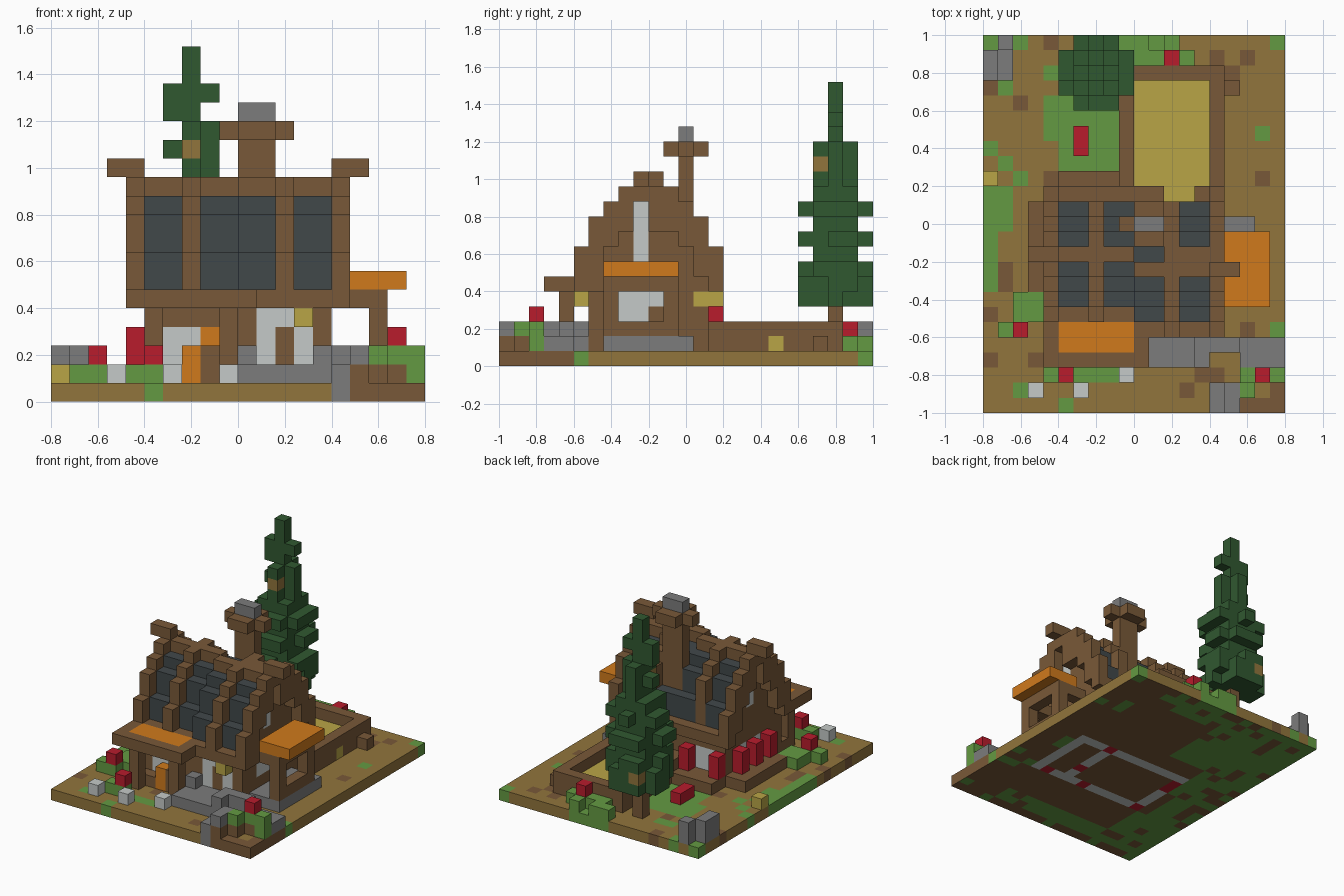
import bpy
import bmesh
import random
from mathutils import Vector

random.seed(7)
if "Cube" in bpy.data.objects:
    bpy.data.objects.remove(bpy.data.objects["Cube"], do_unlink=True)

S, NX, NY = 0.08, 20, 25          # cell size and plot size in cells
PALETTE = dict(earth="91753C", timber="795938", grass="649A42", pine="305830",
               slate="41484A", stone="7C7C7C", pale="C5CAC8", orange="D07A1C",
               red="B81C2C", straw="B9A546")
NAMES = list(PALETTE)


def linear(h):
    vals = [int(h[n:n + 2], 16) / 255 for n in (0, 2, 4)]
    return [v / 12.92 if v < 0.04 else ((v + 0.055) / 1.055) ** 2.4 for v in vals] + [1]


def make_material(name):
    m = bpy.data.materials.new(name)
    m.use_nodes = True
    m.diffuse_color = linear(PALETTE[name])
    node = m.node_tree.nodes["Principled BSDF"]
    node.inputs["Base Color"].default_value = linear(PALETTE[name])
    node.inputs["Roughness"].default_value = 0.9
    return m


MATS = [make_material(n) for n in NAMES]
cells = {}


def span(v):
    return range(v, v + 1) if isinstance(v, int) else range(v[0], v[1] + 1)


def block(part, colour, x, y, z):
    """Fill a range of cells; a single number means one cell thick."""
    for i in span(x):
        for j in span(y):
            for k in span(z):
                cells[i, j, k] = (part, colour)


def spots(part, colour, z, *places):
    for i, j in places:
        block(part, colour, i, j, z)


# Ground plate with seeded patches and a plain rim
for i in range(NX):
    for j in range(NY):
        r = random.random()
        c = "timber" if r < 0.1 else "grass" if r < 0.12 else "earth"
        block("ground", c, i, j, 0)
block("ground", "grass", (5, 8), (16, 20), 0)
block("ground", "grass", 4, (18, 20), 0)
block("ground", "grass", (0, 1), (12, 14), 0)
block("ground", "grass", 0, (8, 11), 0)
block("ground", "grass", (6, 8), 2, 0)
block("ground", "earth", (0, 14), 0, 0)
block("ground", "earth", 19, (6, 23), 0)
block("ground", "timber", 19, (0, 4), 0)
block("ground", "timber", (16, 18), 0, 0)
block("ground", "stone", 15, (0, 1), 0)
block("ground", "grass", (9, 12), 24, 0)
spots("ground", "grass", 0, (5, 0), (19, 5), (19, 24), (2, 24), (0, 24), (1, 21),
      (1, 16), (0, 17), (2, 15))

# House body and stone footing
block("house_walls", "timber", (5, 14), (6, 13), (1, 5))
block("footing", "stone", (14, 17), (7, 12), 1)

# Doors and windows
block("front_door", "pale", (11, 13), 6, (2, 4))
block("front_door", "timber", 12, 6, (2, 3))
block("front_window", "pale", (6, 7), 6, (2, 3))
block("front_shutter", "orange", 8, 6, 3)
block("side_window", "pale", 14, (8, 10), (3, 4))
block("side_window", "timber", 14, 10, 3)
block("back_window", "pale", (6, 7), 13, (2, 3))
for j in (9, 11):
    block("left_window", "pale", 5, j, (2, 3))

# Eaves
block("eaves", "timber", (4, 11), 14, 5)
block("eaves", "timber", (14, 15), 14, 5)
block("eaves", "timber", (4, 15), (5, 6), 5)

# Roof: timber ribs rising one step outside the slate panels
RIB_TOPS = (8, 10, 11, 12, 12)
for i in range(4, 16):
    front = 5 if i >= 10 else 6
    for j in range(front, 15):
        d = min(j - front, 14 - j)
        top = RIB_TOPS[d]
        if i in (4, 15):
            beside_window = (i, j) in ((4, 10), (15, 9))
            low = 11 if beside_window else 6 if d < 2 else top - 3
            block("roof_ribs", "timber", i, j, (low, top - 1))
        elif i in (7, 12) and (d > 0 or j < 14):
            block("roof_ribs", "timber", i, j, (6, top - 1))
        elif d > 0:
            slate_top = RIB_TOPS[d - 1]
            block("roof_slates", "slate", i, j, (6, min(slate_top, 11) - 1))
            if i in (5, 14) and slate_top > 8:
                block("gable", "timber", i, j, (6, slate_top - 3))
for i, j in ((5, 10), (14, 9)):
    block("gable_window", "pale", i, j, (7, 10))
block("ridge", "timber", (4, 9), 10, 11)
block("ridge", "timber", (10, 15), 9, 11)
block("ridge", "timber", (13, 15), 10, 11)
block("ridge", "timber", (3, 4), 10, 12)
block("ridge", "timber", (15, 16), 9, 12)

# Chimney
block("chimney", "timber", (10, 11), 12, (8, 13))
block("chimney", "timber", (9, 12), 12, 14)
block("chimney", "timber", (10, 11), (11, 13), 14)
block("chimney_cap", "stone", (10, 11), 12, 15)

# Front porch
block("porch_roof", "timber", (4, 10), (3, 5), 5)
block("porch_canopy", "orange", (5, 9), (4, 5), 5)
for i in (5, 9):
    block("porch_post", "timber", i, 4, (1, 4))
block("porch_floor", "timber", (5, 9), 5, 1)
block("porch_pot", "orange", 7, 5, (1, 2))
block("porch_bench", "timber", 8, 5, (1, 2))
spots("lantern", "straw", 4, (13, 5), (14, 14), (14, 13))

# Side awning on posts
block("awning", "orange", (16, 18), (7, 11), 6)
for j in (7, 11):
    block("awning_post", "timber", 17, j, (2, 4))
    block("awning_frame", "timber", (15, 17), j, 5)
block("awning_frame", "timber", 17, (7, 11), 5)
block("awning_frame", "timber", 17, (7, 11), 2)

# Window boxes with flowers
block("left_box", "timber", (3, 4), (8, 13), 1)
for j in (8, 10, 12):
    block("left_flowers", "red", 4, j, (2, 3))
block("back_box", "timber", (5, 8), (14, 15), 1)
for i in (5, 8):
    block("back_flowers", "red", i, 14, (2, 3))

# Stone steps and rubble
block("steps", "stone", (10, 14), (3, 5), 1)
block("steps", "stone", 10, 5, 2)
block("steps", "stone", 14, 3, 2)
block("steps", "stone", (14, 16), 4, (1, 2))
block("rubble", "stone", (16, 19), 4, 1)
block("rubble", "stone", (17, 19), 3, 1)
block("rubble", "stone", 15, (0, 1), 1)
block("rubble", "stone", 16, (0, 1), 2)
block("rubble", "timber", 16, (0, 1), 1)
block("back_rubble", "stone", 0, (22, 23), (1, 2))
block("back_rubble", "stone", 1, (22, 24), 1)
block("back_rubble", "stone", 1, 24, 2)

# Walled straw field
block("field_wall", "timber", (9, 15), (14, 22), (1, 2))
block("field_wall", "timber", 16, 21, 1)
for i in range(10, 15):
    for j in range(14, 22):
        if j > 14 or i in (12, 13):
            cells.pop((i, j, 2))
            block("field", "straw", i, j, 1)
block("field", "straw", 15, 18, 1)
spots("straw_bale", "straw", 1, (0, 15))

# Shrubs and flowers
block("left_shrub", "grass", (2, 3), (6, 7), 1)
block("left_shrub", "grass", (1, 2), 5, 1)
block("front_shrub", "grass", (4, 5), 2, 1)
block("corner_shrub", "timber", 18, 2, 1)
block("corner_shrub", "grass", 18, 2, 2)
block("corner_shrub", "grass", 19, 2, (1, 2))
block("corner_shrub", "grass", 17, 2, 1)
block("corner_shrub", "timber", 17, 1, 1)
block("corner_shrub", "grass", 17, 1, 2)
block("back_shrub", "grass", (10, 13), 23, 1)
spots("back_shrub", "grass", 1, (9, 24), (10, 24), (12, 24))
spots("white_flowers", "pale", 1, (3, 1), (6, 1), (9, 2))
spots("red_flowers", "red", 1, (6, 17), (6, 18))
spots("red_flowers", "red", 2, (2, 5), (5, 2), (12, 23))
spots("red_flowers", "red", 3, (18, 2))

# Pine tree: alternating wide and narrow tiers
block("tree_trunk", "timber", 7, 22, (1, 3))
for k in range(4, 15):
    limit = 5 if k in (4, 5, 6, 8, 10) else 2
    for dx in range(-2, 3):
        for dy in range(-2, 3):
            reach = dx * dx + dy * dy
            thin = k > 11 and (reach > 1 or (dx < 0 and k != 13))
            if reach <= limit and not thin and (reach < 5 or random.random() < 0.65):
                block("tree", "pine", 7 + dx, 22 + dy, k)
block("tree", "pine", 7, 22, (15, 18))
block("tree", "pine", 6, 22, 15)
block("tree", "pine", (6, 8), 22, 16)
block("tree", "earth", 7, 21, 13)
block("tree", "earth", 6, 24, 5)
block("tree", "pine", (7, 8), 24, 5)


def underside(i, j):
    """Colour of the plate seen from below: footing ring, grass, soil."""
    if 5 <= i <= 16 and 7 <= j <= 13 and (i in (5, 13, 16) or j in (7, 13)):
        return "red" if random.random() < 0.2 else "pale"
    if 4 < i < 17 and 2 < j < 22 and not (i < 9 and j > 15):
        return "timber"
    edge = i > 15 or j < 1
    return "grass" if random.random() < (0.15 if edge else 0.8) else "timber"


# Turn each part's exposed cell faces into a mesh
DIRS = [Vector(d) for d in ((1, 0, 0), (-1, 0, 0), (0, 1, 0), (0, -1, 0), (0, 0, 1), (0, 0, -1))]


def build(part):
    bm, verts = bmesh.new(), {}
    for (i, j, k), (owner, colour) in cells.items():
        if owner != part:
            continue
        for d in DIRS:
            if (i + d.x, j + d.y, k + d.z) in cells:
                continue
            u = Vector((d.y, d.z, d.x))
            w = d.cross(u)
            centre = Vector((i, j, k)) + (Vector((1, 1, 1)) + d) / 2
            loop = []
            for a, b in ((-1, -1), (1, -1), (1, 1), (-1, 1)):
                key = tuple(round(c) for c in centre + (u * a + w * b) / 2)
                if key not in verts:
                    verts[key] = bm.verts.new(((key[0] - NX / 2) * S, (key[1] - NY / 2) * S, key[2] * S))
                loop.append(verts[key])
            face = bm.faces.new(loop)
            name = underside(i, j) if k == 0 and d.z < 0 else colour
            face.material_index = NAMES.index(name)
    mesh = bpy.data.meshes.new(part)
    bm.to_mesh(mesh)
    bm.free()
    for m in MATS:
        mesh.materials.append(m)
    bpy.context.collection.objects.link(bpy.data.objects.new(part, mesh))


for part in sorted({owner for owner, _ in cells.values()}):
    build(part)
